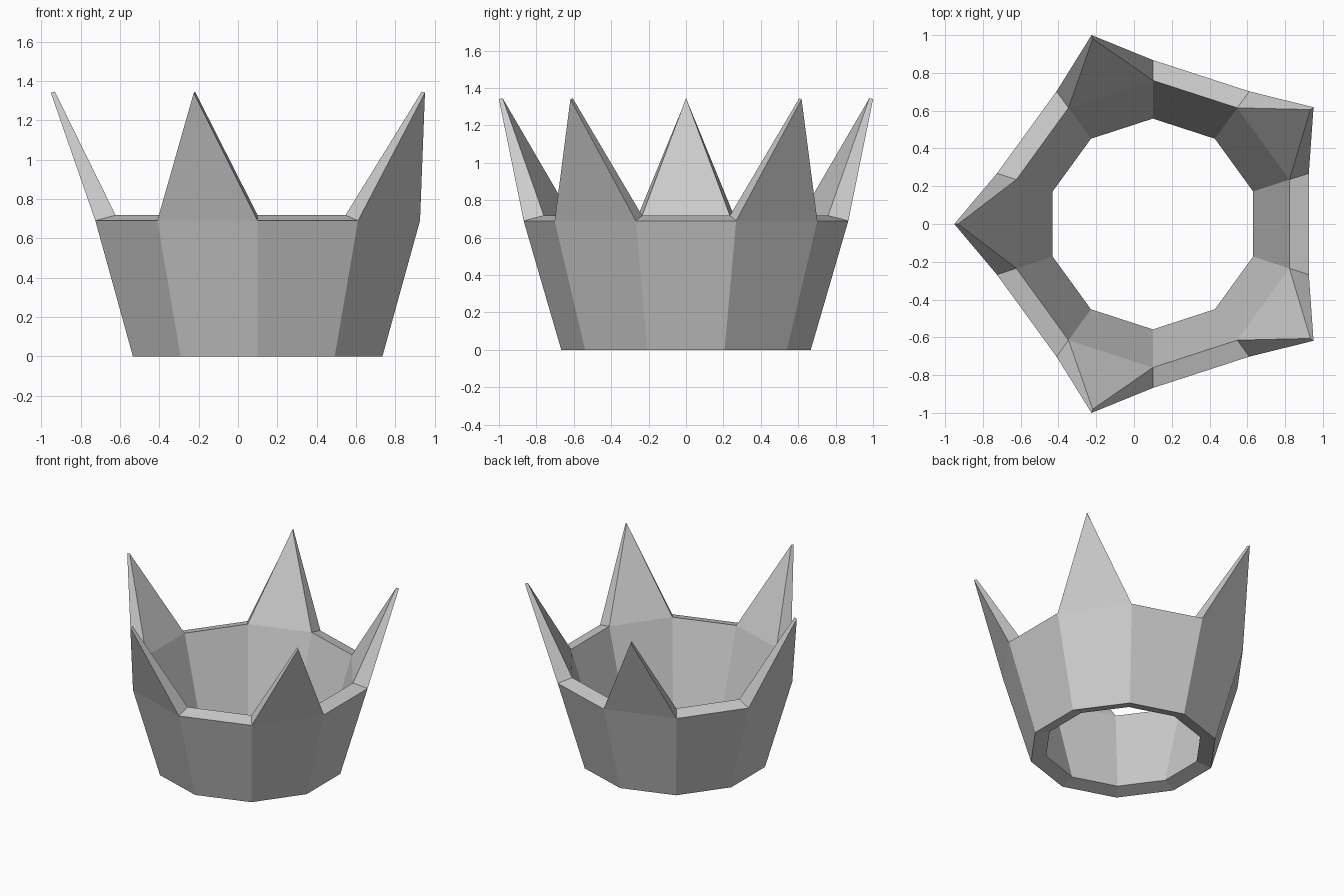
import bpy, bmesh
from math import sin, cos, radians

if "Cube" in bpy.data.objects:
    bpy.data.objects.remove(bpy.data.objects["Cube"])

CX = 0.1          # centre of the five-fold ring
N = 10            # wall sides, a spike on every second one

bm = bmesh.new()

def point(radius, deg, z):
    a = radians(deg)
    return bm.verts.new((CX + radius * cos(a), radius * sin(a), z))

def ring(radius, z):
    return [point(radius, 18 + 36 * i, z) for i in range(N)]

# wall rings: outer and inner skin
outer_low, outer_top = ring(0.667, 0.0), ring(0.868, 0.69)
inner_low, inner_top = ring(0.558, 0.03), ring(0.76, 0.718)

for i in range(N):
    j = (i + 1) % N
    bm.faces.new((outer_low[i], outer_low[j], outer_top[j], outer_top[i]))
    bm.faces.new((inner_low[j], inner_low[i], inner_top[i], inner_top[j]))
    bm.faces.new((outer_low[j], outer_low[i], inner_low[i], inner_low[j]))
    if i % 2:
        # flat rim between spikes
        bm.faces.new((outer_top[i], outer_top[j], inner_top[j], inner_top[i]))
    else:
        # tapered spike
        deg = 36 + 36 * i
        tip_out, tip_in = point(1.0515, deg, 1.34), point(1.031, deg, 1.346)
        bm.faces.new((outer_top[i], outer_top[j], tip_out))
        bm.faces.new((inner_top[j], inner_top[i], tip_in))
        bm.faces.new((outer_top[i], tip_out, tip_in, inner_top[i]))
        bm.faces.new((tip_out, outer_top[j], inner_top[j], tip_in))

bmesh.ops.recalc_face_normals(bm, faces=bm.faces[:])
mesh = bpy.data.meshes.new("crown")
bm.to_mesh(mesh)
bm.free()
bpy.context.collection.objects.link(bpy.data.objects.new("crown", mesh))
